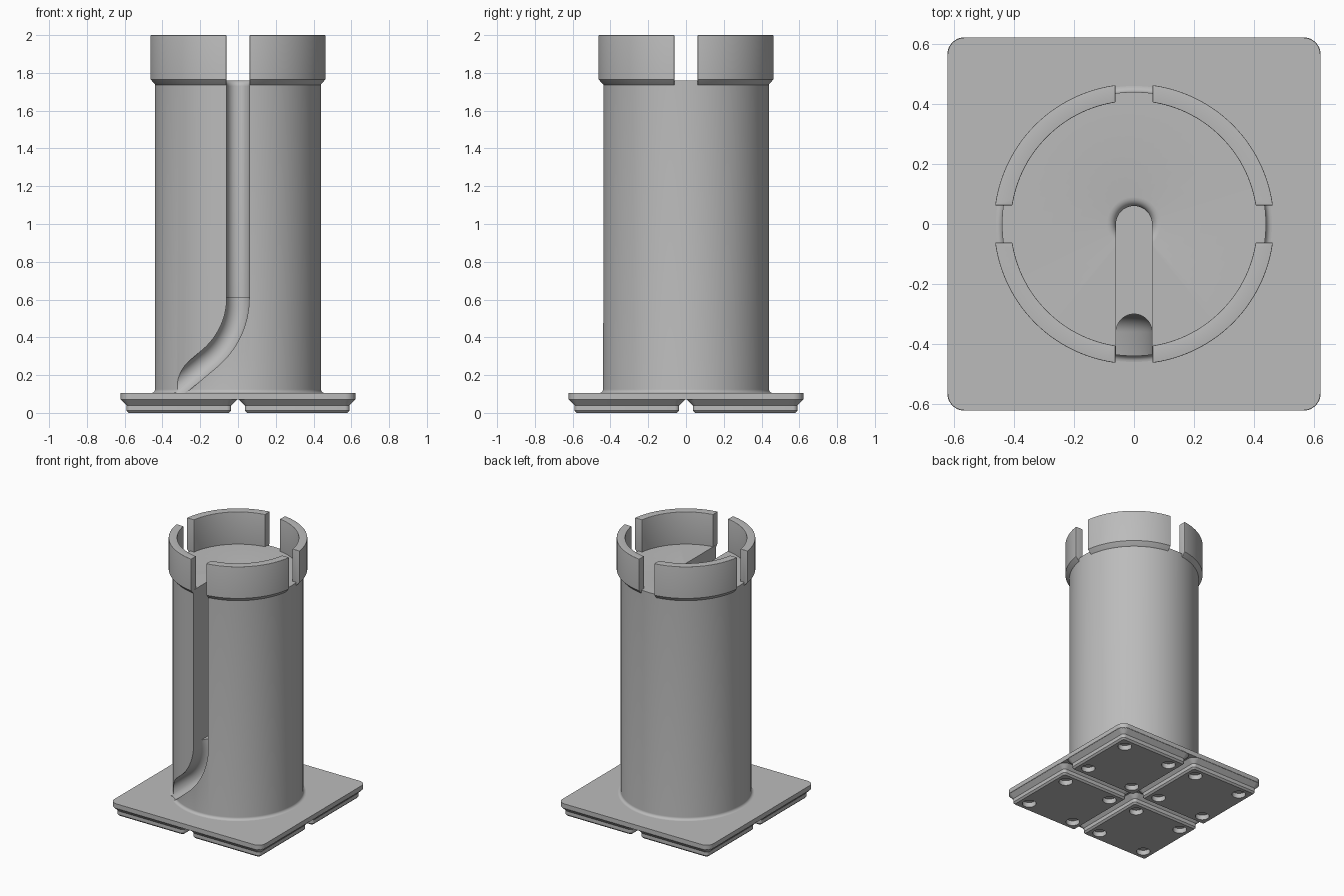
import bpy, bmesh, math
from mathutils import Matrix, Vector

if "Cube" in bpy.data.objects:
    bpy.data.objects.remove(bpy.data.objects["Cube"], do_unlink=True)

grey = bpy.data.materials.new("plain grey")
grey.use_nodes = True
colour = (0.5, 0.5, 0.5, 1)
grey.diffuse_color = colour
grey.node_tree.nodes["Principled BSDF"].inputs["Base Color"].default_value = colour


def finish(name, bm):
    bmesh.ops.remove_doubles(bm, verts=bm.verts, dist=1e-5)
    bmesh.ops.recalc_face_normals(bm, faces=bm.faces)
    mesh = bpy.data.meshes.new(name)
    bm.to_mesh(mesh)
    bm.free()
    obj = bpy.data.objects.new(name, mesh)
    bpy.context.collection.objects.link(obj)
    mesh.materials.append(grey)
    return obj


def activate(obj):
    bpy.ops.object.select_all(action="DESELECT")
    obj.select_set(True)
    bpy.context.view_layer.objects.active = obj


def apply_modifier(obj, kind, **settings):
    mod = obj.modifiers.new(kind, kind)
    for key, value in settings.items():
        setattr(mod, key, value)
    activate(obj)
    bpy.ops.object.modifier_apply(modifier=mod.name)


def cut(obj, cutter):
    apply_modifier(obj, "BOOLEAN", operation="DIFFERENCE", solver="EXACT", object=cutter)
    bpy.data.objects.remove(cutter, do_unlink=True)


def smooth(obj):
    activate(obj)
    bpy.ops.object.shade_smooth_by_angle(angle=math.radians(32))


def lathe(name, profile, steps=96):
    bm = bmesh.new()
    verts = [bm.verts.new((r, 0, z)) for r, z in profile]
    edges = [bm.edges.new(pair) for pair in zip(verts, verts[1:])]
    bmesh.ops.spin(bm, geom=verts + edges, cent=(0, 0, 0), axis=(0, 0, 1),
                   angle=math.tau, steps=steps)
    return finish(name, bm)


def loft(name, loops):
    """Closed skin through matching loops of points, capped at both ends."""
    bm = bmesh.new()
    rings = [[bm.verts.new(p) for p in loop] for loop in loops]
    n = len(rings[0])
    for a, b in zip(rings, rings[1:]):
        for i in range(n):
            j = (i + 1) % n
            bm.faces.new((a[i], a[j], b[j], b[i]))
    bm.faces.new(rings[0])
    bm.faces.new(rings[-1])
    return finish(name, bm)


def rounded_square(centre, half, radius, z, steps=8):
    points = []
    for quarter in range(4):
        mid = math.radians(45 + 90 * quarter)
        sx, sy = math.copysign(1, math.cos(mid)), math.copysign(1, math.sin(mid))
        for i in range(steps + 1):
            t = math.radians(90 * (quarter + i / steps))
            points.append((centre + sx * (half - radius) + radius * math.cos(t),
                           centre + sy * (half - radius) + radius * math.sin(t), z))
    return points


def u_shape(half, back, steps=20):
    """Slot outline: round at the back, open past the front surface."""
    arc = [(half * math.cos(math.pi * i / steps), back + half * math.sin(math.pi * i / steps))
           for i in range(steps + 1)]
    return [(half, -0.6)] + arc + [(-half, -0.6)]


# Base plate
plate = loft("base_plate", [rounded_square(0, 0.621, 0.056, z) for z in (0.07, 0.105)])
smooth(plate)

# Four stepped feet with round sockets, mirrored from one
MID = 0.313
feet = loft("base_feet", [rounded_square(MID, *layer) for layer in (
    (0.265, 0.012, 0.0), (0.277, 0.024, 0.012), (0.277, 0.024, 0.039), (0.309, 0.056, 0.072))])
bm = bmesh.new()
for sx in (-1, 1):
    for sy in (-1, 1):
        spot = Vector((MID + sx * 0.194, MID + sy * 0.194, 0))
        bmesh.ops.create_cone(bm, cap_ends=True, segments=32, radius1=0.047, radius2=0.047,
                              depth=0.072, matrix=Matrix.Translation(spot))
cut(feet, finish("socket_cutter", bm))
apply_modifier(feet, "MIRROR", use_axis=(True, True, False))
smooth(feet)

# Column with a small fillet where it meets the plate
FLOOR = 1.76
fillet = [(0.46 - 0.02 * math.sin(t), 0.125 - 0.02 * math.cos(t))
          for t in (math.radians(a) for a in range(0, 91, 15))]
column = lathe("column", [(0, 0.09), (0.46, 0.09)] + fillet + [(0.44, FLOOR), (0, FLOOR)], 128)

# Deep straight cable slot
slot = u_shape(0.06, 0)
cut(column, loft("slot_cutter", [[(x, y, z) for x, y in slot] for z in (0.61, 2.1)]))

# Rounded lip at the inner end of the slot
lip = [(0.09 - 0.03 * math.cos(t), FLOOR - 0.03 + 0.03 * math.sin(t))
       for t in (math.radians(a) for a in range(5, 91, 17))]
cut(column, lathe("lip_cutter", [(0, 1.71), (0.058, 1.71)] + lip + [(0.09, 1.9), (0, 1.9)], 48))

# Curved cable exit that sweeps down and sideways
R, START, TURN = 0.42, 0.61, 50
path = [(0, START + 0.02, 0)]
for i in range(17):
    t = math.radians(TURN * i / 16)
    path.append((-R + R * math.cos(t), START - R * math.sin(t), t))
x, z, t = path[-1]
path.append((x - 0.3 * math.sin(t), z - 0.3 * math.cos(t), t))
groove = u_shape(0.0598, -0.36)
cut(column, loft("exit_cutter", [[(px + u * math.cos(t), y, pz - u * math.sin(t))
                                  for u, y in groove] for px, pz, t in path]))
smooth(column)

# Collar ring, cut into four rounded segments
collar = lathe("collar_segments", [
    (0.41, 1.74), (0.44, 1.735), (0.467, 1.765), (0.467, 2.0), (0.41, 2.0), (0.41, 1.74)], 128)
for size in ((0.124, 2, 1), (2, 0.124, 1)):
    bm = bmesh.new()
    bmesh.ops.create_cube(bm, size=1, matrix=Matrix.Translation((0, 0, 1.9)) @ Matrix.Diagonal((*size, 1)))
    cut(collar, finish("notch_cutter", bm))
apply_modifier(collar, "BEVEL", width=0.014, segments=4, limit_method="ANGLE",
               angle_limit=math.radians(55))
smooth(collar)
